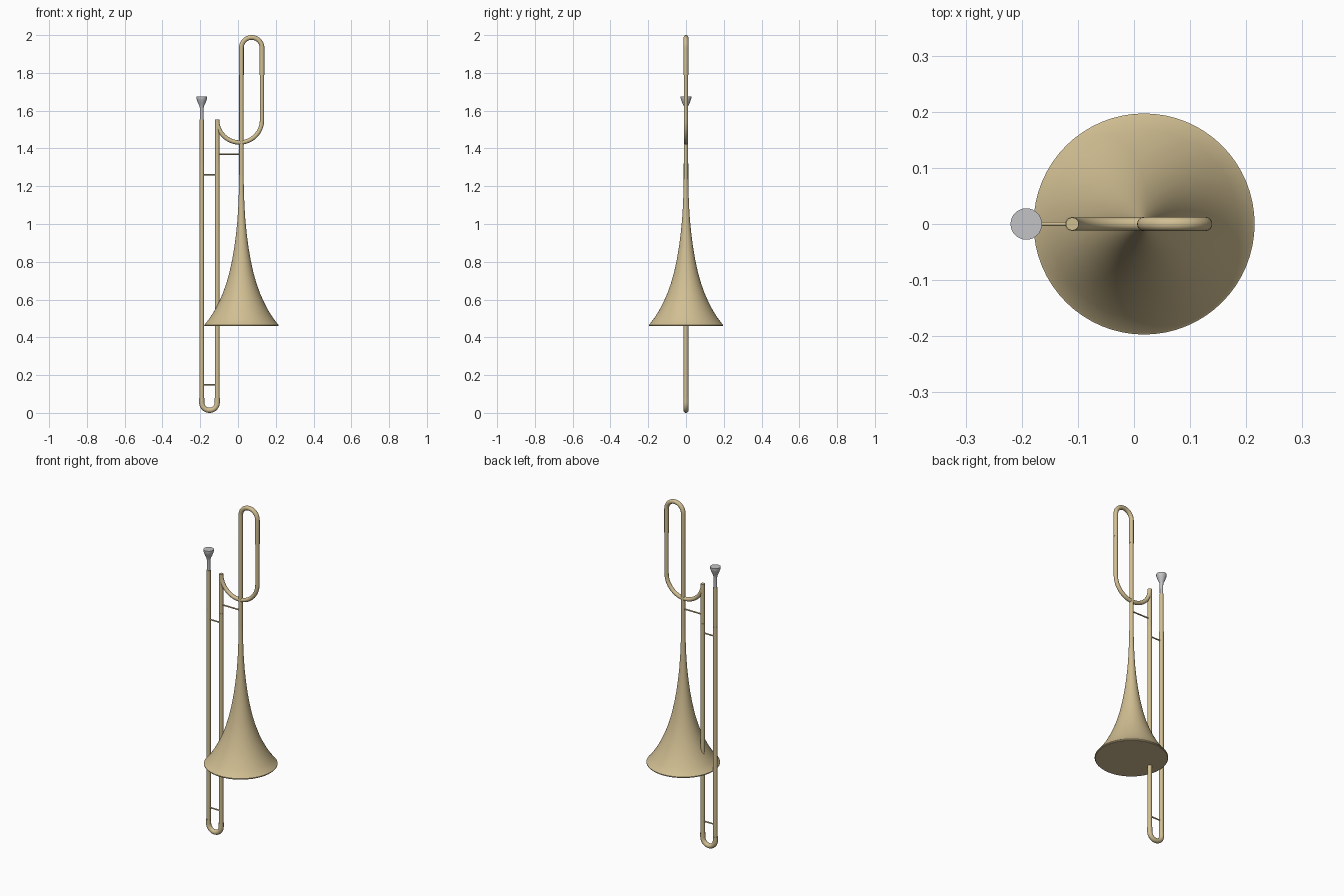
import bpy, bmesh, math
from mathutils import Vector

cube = bpy.data.objects.get("Cube")
if cube:
    bpy.data.objects.remove(cube, do_unlink=True)


def material(name, color, rough):
    m = bpy.data.materials.new(name)
    m.use_nodes = True
    m.diffuse_color = (*color, 1)
    bsdf = m.node_tree.nodes["Principled BSDF"]
    bsdf.inputs["Base Color"].default_value = (*color, 1)
    bsdf.inputs["Roughness"].default_value = rough
    return m


BRASS = material("pale brass", (0.64, 0.52, 0.29), 0.4)
SILVER = material("silver grey", (0.55, 0.55, 0.57), 0.35)


def arc(cx, cz, r, a0, a1, n=20):
    """Points of an arc in the xz plane, angles in degrees."""
    return [(cx + r * math.cos(math.radians(a0 + (a1 - a0) * i / n)),
             cz + r * math.sin(math.radians(a0 + (a1 - a0) * i / n)))
            for i in range(n + 1)]


def sweep(name, path, radii, mat, sides=20):
    """Capped round tube along an (x, z) path; radii is one value or one per point."""
    if not isinstance(radii, (list, tuple)):
        radii = [radii] * len(path)
    pts = [Vector((x, 0, z)) for x, z in path]
    bm = bmesh.new()
    rings = []
    for i, (p, r) in enumerate(zip(pts, radii)):
        t = (pts[min(i + 1, len(pts) - 1)] - pts[max(i - 1, 0)]).normalized()
        side = Vector((t.z, 0, -t.x))
        rings.append([bm.verts.new(p + r * (math.cos(a) * side + math.sin(a) * Vector((0, 1, 0))))
                      for a in (2 * math.pi * k / sides for k in range(sides))])
    for a, b in zip(rings, rings[1:]):
        for k in range(sides):
            j = (k + 1) % sides
            bm.faces.new((a[k], a[j], b[j], b[k]))
    bm.faces.new(rings[0])
    bm.faces.new(rings[-1])
    bmesh.ops.recalc_face_normals(bm, faces=bm.faces)
    me = bpy.data.meshes.new(name)
    bm.to_mesh(me)
    bm.free()
    me.materials.append(mat)
    ob = bpy.data.objects.new(name, me)
    bpy.context.collection.objects.link(ob)
    bpy.ops.object.select_all(action='DESELECT')
    ob.select_set(True)
    bpy.context.view_layer.objects.active = ob
    bpy.ops.object.shade_smooth_by_angle(angle=math.radians(35))
    return ob


def lathe(name, x, profile, mat, sides):
    """Solid of revolution about a vertical axis from (radius, z) pairs."""
    return sweep(name, [(x, z) for r, z in profile], [r for r, z in profile], mat, sides)


LEAD_X, SLIDE_X, BELL_X, LOOP_X = -0.192, -0.110, 0.018, 0.127

# Bell: rolled rim, then a long flare narrowing into the stem
bell = [(0.194, 0.459), (0.197, 0.462), (0.197, 0.466), (0.193, 0.469),
        (0.168, 0.502), (0.143, 0.541), (0.120, 0.585), (0.099, 0.632),
        (0.080, 0.685), (0.063, 0.745), (0.049, 0.810), (0.037, 0.880),
        (0.028, 0.950), (0.021, 1.020), (0.016, 1.100), (0.013, 1.180), (0.0115, 1.26)]
lathe("bell", BELL_X, bell, BRASS, 64)

# Tuning loop: lower bend, outer leg, upper bend, stem down to the bell
mid, rad = (SLIDE_X + LOOP_X) / 2, (LOOP_X - SLIDE_X) / 2
top_mid, top_rad = (BELL_X + LOOP_X) / 2, (LOOP_X - BELL_X) / 2
top_z = 2 - 0.0125 - top_rad
sweep("tuning_loop",
      arc(mid, 1.55, rad, 180, 360, 32) + [(LOOP_X, 1.79)], 0.0115, BRASS)
sweep("upper_bend",
      [(LOOP_X, 1.79)] + arc(top_mid, top_z, top_rad, 0, 180, 24) + [(BELL_X, 1.79)],
      0.0125, BRASS)
sweep("bell_stem", [(BELL_X, 1.79), (BELL_X, 1.25)], 0.0115, BRASS)

# Slide: inner tubes, wider outer sleeves, and the bottom bend
for label, x in (("lead", LEAD_X), ("return", SLIDE_X)):
    sweep(label + "_inner_tube", [(x, 1.30), (x, 1.552)], 0.0115, BRASS)
    sweep(label + "_outer_sleeve", [(x, 0.075), (x, 1.32)], 0.0125, BRASS)
slide_rad = (SLIDE_X - LEAD_X) / 2
bend_z = slide_rad + 0.0138
sweep("slide_bend",
      [(LEAD_X, 0.08)] + arc((LEAD_X + SLIDE_X) / 2, bend_z, slide_rad, 180, 360, 24)
      + [(SLIDE_X, 0.08)], 0.0138, BRASS)

# Cross braces
for label, x0, x1, z in (("bell", SLIDE_X, BELL_X, 1.37),
                         ("upper_slide", LEAD_X, SLIDE_X, 1.262),
                         ("lower_slide", LEAD_X, SLIDE_X, 0.15)):
    sweep(label + "_brace", [(x0, z), (x1, z)], 0.004, BRASS, 12)

# Mouthpiece: shank, cup and rim
lathe("mouthpiece", LEAD_X,
      [(0.009, 1.54), (0.0095, 1.61), (0.012, 1.624), (0.019, 1.638),
       (0.025, 1.655), (0.028, 1.664), (0.028, 1.675)], SILVER, 32)
